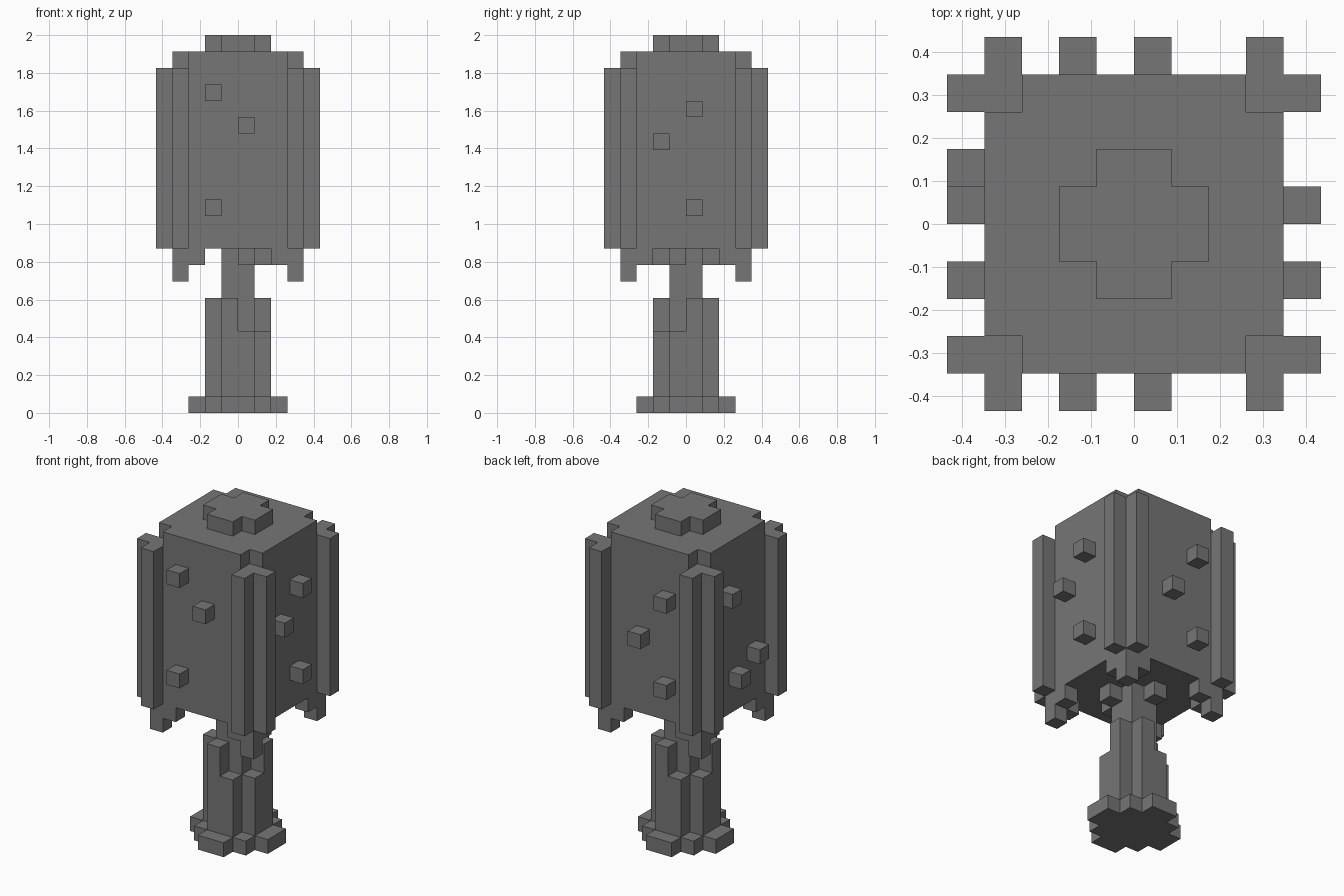
import bpy, bmesh, math
from mathutils import Vector

cube = bpy.data.objects.get("Cube")
if cube:
    bpy.data.objects.remove(cube, do_unlink=True)

U = 2 / 23  # one block

grey = bpy.data.materials.new("stone_grey")
grey.use_nodes = True
colour = (0.18, 0.18, 0.18, 1)
grey.diffuse_color = colour
grey.node_tree.nodes["Principled BSDF"].inputs["Base Color"].default_value = colour


def cells(x0, x1, y0, y1, z0, z1):
    """All block positions inside a box."""
    return {(x, y, z) for x in range(x0, x1) for y in range(y0, y1) for z in range(z0, z1)}


def plus(long, short, z0, z1):
    """Cross-shaped slab of blocks."""
    return cells(-long, long, -short, short, z0, z1) | cells(-short, short, -long, long, z0, z1)


def mirror(blocks, sx, sy):
    return {(x if sx > 0 else -x - 1, y if sy > 0 else -y - 1, z) for x, y, z in blocks}


def build(name, blocks):
    """Outer skin of a set of blocks, with coplanar faces merged."""
    bm = bmesh.new()
    for block in blocks:
        centre = Vector(block) + Vector((0.5, 0.5, 0.5))
        for axis in range(3):
            for sign in (-1, 1):
                n = Vector((0, 0, 0))
                n[axis] = sign
                if tuple(int(b + d) for b, d in zip(block, n)) in blocks:
                    continue
                a = Vector((0, 0, 0))
                a[(axis + 1) % 3] = 1
                b = n.cross(a)
                corners = (a + b, b - a, -a - b, a - b)
                bm.faces.new([bm.verts.new((centre + (n + c) / 2) * U) for c in corners])
    bmesh.ops.remove_doubles(bm, verts=bm.verts[:], dist=U / 100)
    bmesh.ops.dissolve_limit(bm, angle_limit=math.radians(1), verts=bm.verts[:], edges=bm.edges[:])
    mesh = bpy.data.meshes.new(name)
    bm.to_mesh(mesh)
    bm.free()
    mesh.materials.append(grey)
    bpy.context.collection.objects.link(bpy.data.objects.new(name, mesh))


# Handle: stepped foot, broken shaft and thin neck
build("foot", plus(3, 1, 0, 1) | cells(-2, 2, -2, 2, 0, 1))
shaft_gap = cells(0, 1, -2, -1, 5, 7) | cells(1, 2, -1, 0, 5, 7)
build("shaft", plus(2, 1, 1, 7) - shaft_gap - mirror(shaft_gap, -1, -1))
build("neck", cells(-1, 1, -1, 1, 7, 10)
      | {(0, -2, 9), (1, -1, 9), (-1, 1, 9)})

# Head: block with notched corners and a raised cross cap
build("head", cells(-4, 4, -4, 4, 10, 22) - {(x, y, 21) for x in (-4, 3) for y in (-4, 3)})
build("top_cap", plus(2, 1, 22, 23))

# Corner ribs and the stepped drips beneath them
rib = cells(3, 5, 3, 4, 10, 21) | cells(3, 4, 3, 5, 10, 21)
drip = cells(3, 4, 3, 4, 8, 10) | {(2, 3, 9), (3, 2, 9)}
for sx, side in ((1, "left"), (-1, "right")):
    for sy, end in ((1, "back"), (-1, "front")):
        build(f"{end}_{side}_rib", mirror(rib, sx, sy))
        build(f"{end}_{side}_drip", mirror(drip, sx, sy))

# Studs on each side of the head: (position along the face, height)
studs = {
    "front": ((-2, 19), (0, 17), (-2, 12)),
    "back": ((-2, 18), (0, 15), (-2, 12)),
    "left": ((0, 18), (-2, 16), (0, 12)),
    "right": ((1, 18), (-2, 13), (0, 12)),
}
for side, places in studs.items():
    depth = -5 if side in ("front", "right") else 4
    for i, (p, z) in enumerate(places):
        block = (p, depth, z) if side in ("front", "back") else (depth, p, z)
        build(f"{side}_stud_{i + 1}", {block})
